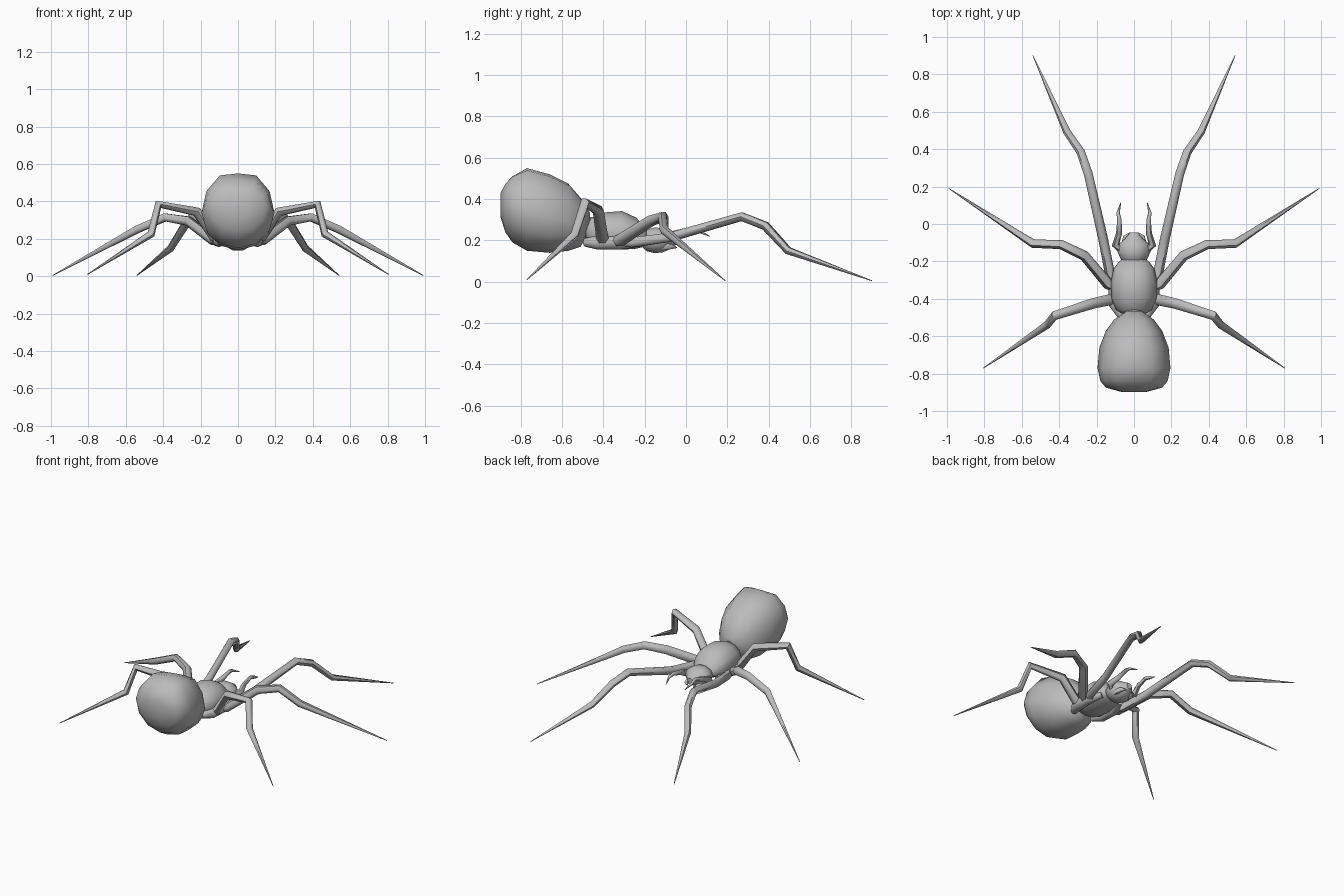
import bpy, bmesh, math
from mathutils import Vector

grey = bpy.data.materials.new("plain grey")
grey.diffuse_color = (0.5, 0.5, 0.5, 1)


def finish(name, rings, angle=50):
    """Skin a list of equal-length point rings into a closed smooth object."""
    bm = bmesh.new()
    loops = [[bm.verts.new(p) for p in ring] for ring in rings]
    n = len(loops[0])
    for a, b in zip(loops, loops[1:]):
        for i in range(n):
            bm.faces.new((a[i], a[(i + 1) % n], b[(i + 1) % n], b[i]))
    bm.faces.new(loops[0])
    bm.faces.new(loops[-1])
    bmesh.ops.recalc_face_normals(bm, faces=bm.faces[:])
    mesh = bpy.data.meshes.new(name)
    bm.to_mesh(mesh)
    bm.free()
    mesh.materials.append(grey)
    obj = bpy.data.objects.new(name, mesh)
    bpy.context.collection.objects.link(obj)
    bpy.ops.object.select_all(action='DESELECT')
    obj.select_set(True)
    bpy.context.view_layer.objects.active = obj
    bpy.ops.object.shade_smooth_by_angle(angle=math.radians(angle))
    return obj


def body(name, sections, sides=12, groove=0.0):
    """Sections along y: (y, half width, bottom z, widest z, top z)."""
    rings = []
    for y, w, lo, mid, hi in sections:
        ring = []
        for i in range(sides):
            a = 2 * math.pi * i / sides
            s, c = math.sin(a), math.cos(a)
            z = mid + s * ((hi - mid) if s > 0 else (mid - lo))
            if s > 0.99:
                z -= groove * min(1, w / 0.15)
            ring.append((w * c, y, z))
        rings.append(ring)
    return finish(name, rings)


def limb(name, path, side, sides=6):
    """Tapered tube through (x, y, z, radius) points, mirrored by side."""
    pts = [Vector((x * side, y, z)) for x, y, z, r in path]
    rings = []
    for i, p in enumerate(pts):
        before = (p - pts[i - 1]).normalized() if i else Vector()
        after = (pts[i + 1] - p).normalized() if i < len(pts) - 1 else Vector()
        t = (before + after).normalized()
        u = t.cross(Vector((0, 0, 1))).normalized()
        v = u.cross(t)
        r = path[i][3]
        rings.append([p + r * (math.cos(a) * u + math.sin(a) * v)
                      for a in (2 * math.pi * k / sides for k in range(sides))])
    return finish(name, rings, 60)


# Large abdomen with a shallow groove along its back
body("abdomen", [
    (-0.465, 0.04, 0.25, 0.30, 0.34),
    (-0.51, 0.105, 0.17, 0.28, 0.42),
    (-0.57, 0.15, 0.15, 0.29, 0.495),
    (-0.66, 0.185, 0.14, 0.31, 0.54),
    (-0.77, 0.195, 0.15, 0.34, 0.57),
    (-0.84, 0.18, 0.19, 0.37, 0.53),
    (-0.875, 0.15, 0.24, 0.37, 0.49),
    (-0.897, 0.07, 0.31, 0.37, 0.44)], groove=0.02)

# Waist joining abdomen and thorax
body("waist", [(-0.52, 0.05, 0.22, 0.27, 0.32),
               (-0.44, 0.06, 0.20, 0.25, 0.31)], 8)

# Rounded thorax
body("thorax", [
    (-0.485, 0.05, 0.20, 0.24, 0.28),
    (-0.46, 0.095, 0.17, 0.23, 0.31),
    (-0.40, 0.122, 0.155, 0.23, 0.335),
    (-0.31, 0.124, 0.155, 0.23, 0.342),
    (-0.24, 0.11, 0.16, 0.22, 0.31),
    (-0.20, 0.08, 0.17, 0.21, 0.26),
    (-0.18, 0.05, 0.18, 0.20, 0.24)])

# Small head with a blunt snout
body("head", [
    (-0.215, 0.045, 0.17, 0.20, 0.23),
    (-0.19, 0.07, 0.145, 0.20, 0.255),
    (-0.15, 0.088, 0.135, 0.20, 0.267),
    (-0.11, 0.085, 0.14, 0.20, 0.26),
    (-0.08, 0.05, 0.155, 0.20, 0.24),
    (-0.045, 0.02, 0.18, 0.20, 0.22)], 10)

# Leg paths for the right-hand side: x, y, z, radius
legs = {
    "front_leg": [(0.06, -0.37, 0.19, 0.02), (0.13, -0.26, 0.19, 0.027),
                  (0.165, -0.08, 0.215, 0.026), (0.245, 0.27, 0.315, 0.024),
                  (0.285, 0.385, 0.27, 0.023), (0.36, 0.495, 0.15, 0.02),
                  (0.54, 0.90, 0.005, 0.002)],
    "middle_leg": [(0.06, -0.36, 0.19, 0.022), (0.14, -0.32, 0.20, 0.030),
                   (0.265, -0.17, 0.295, 0.028), (0.39, -0.11, 0.315, 0.025),
                   (0.54, -0.105, 0.25, 0.023), (0.99, 0.19, 0.005, 0.002)],
    "hind_leg": [(0.06, -0.41, 0.19, 0.022), (0.13, -0.405, 0.21, 0.030),
                 (0.22, -0.425, 0.345, 0.028), (0.425, -0.49, 0.385, 0.024),
                 (0.465, -0.54, 0.225, 0.021), (0.805, -0.77, 0.01, 0.002)],
}
# Curved jaws and small inner fangs
jaws = {
    "jaw": [(0.06, -0.14, 0.20, 0.022), (0.098, -0.11, 0.21, 0.022),
            (0.08, -0.05, 0.235, 0.016), (0.078, 0.02, 0.255, 0.012),
            (0.085, 0.06, 0.245, 0.009), (0.07, 0.115, 0.22, 0.002)],
    "fang": [(0.05, -0.12, 0.17, 0.02), (0.045, -0.07, 0.17, 0.014),
             (0.02, -0.045, 0.165, 0.002)],
}
for label, side in (("right", 1), ("left", -1)):
    for name, path in {**legs, **jaws}.items():
        limb(f"{label}_{name}", path, side)
    # Hip swelling under the thorax that carries the legs
    limb(f"{label}_hips", [(0.07, -0.49, 0.19, 0.02), (0.10, -0.43, 0.19, 0.034),
                           (0.105, -0.32, 0.19, 0.034), (0.07, -0.22, 0.19, 0.02)], side, 8)
